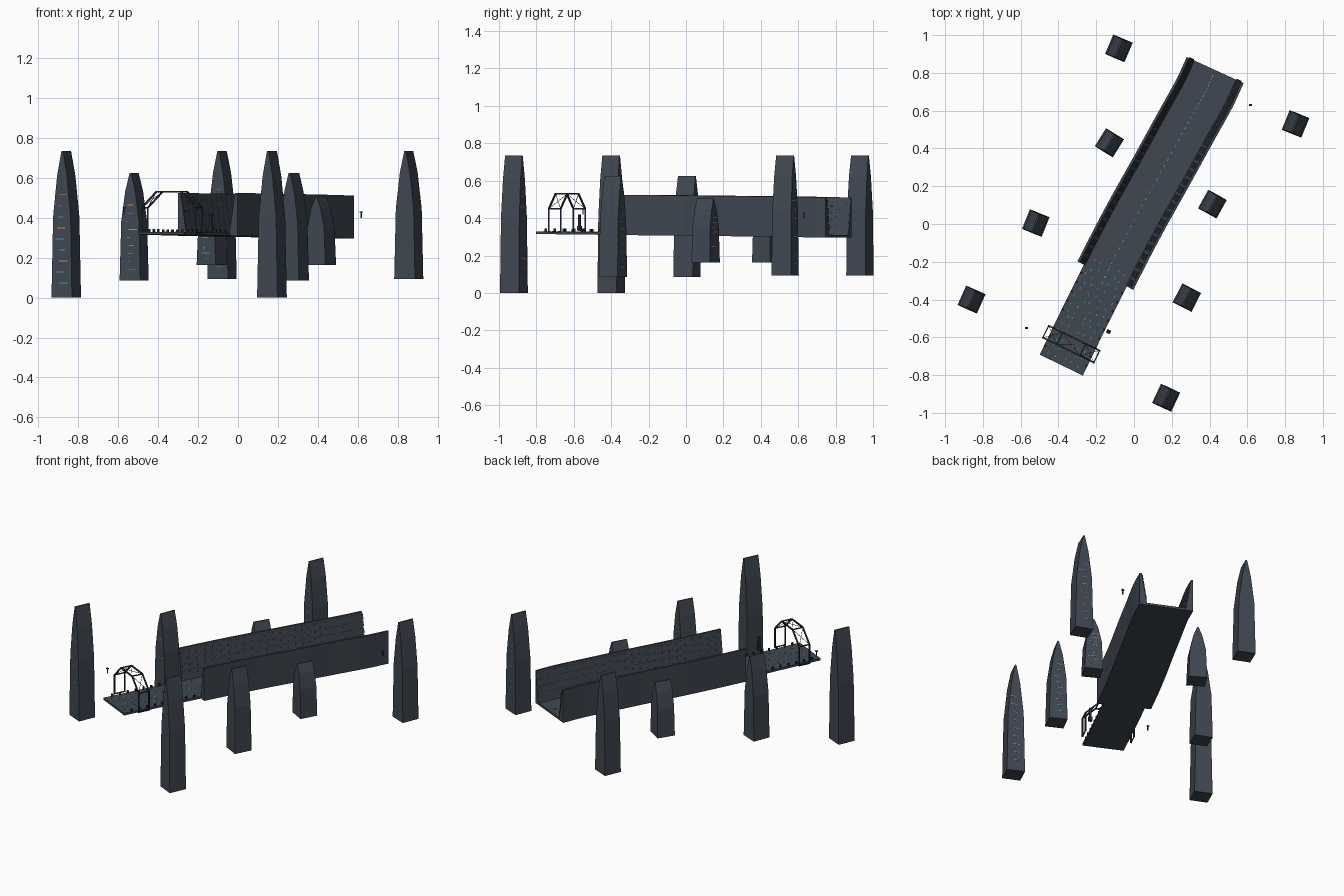
import bpy, bmesh, math, random
from mathutils import Vector, Matrix

if "Cube" in bpy.data.objects:
    bpy.data.objects.remove(bpy.data.objects["Cube"])

random.seed(4)


def material(name, rgb):
    m = bpy.data.materials.new(name)
    m.diffuse_color = (*rgb, 1)
    m.use_nodes = True
    m.node_tree.nodes["Principled BSDF"].inputs["Base Color"].default_value = m.diffuse_color
    return m


SLATE = material("slate", (0.05, 0.063, 0.083))
DARK = material("dark_metal", (0.02, 0.025, 0.033))
TEAL = material("teal_light", (0.05, 0.35, 0.42))
ORANGE = material("orange_light", (0.7, 0.25, 0.05))


def finish(bm, name, mat):
    bmesh.ops.recalc_face_normals(bm, faces=bm.faces)
    me = bpy.data.meshes.new(name)
    bm.to_mesh(me)
    bm.free()
    ob = bpy.data.objects.new(name, me)
    bpy.context.collection.objects.link(ob)
    me.materials.append(mat)
    return ob


def box(bm, mat, size):
    bmesh.ops.create_cube(bm, size=1, matrix=mat @ Matrix.Diagonal((*size, 1)))


def bar(bm, a, b, w):
    d = b - a
    rot = d.to_track_quat('Z', 'Y').to_matrix().to_4x4()
    box(bm, Matrix.Translation((a + b) / 2) @ rot, (w, w, d.length + w * 0.5))


def loft(bm, rings):
    rows = [[bm.verts.new(p) for p in r] for r in rings]
    n = len(rows[0])
    for a, b in zip(rows, rows[1:]):
        for i in range(n):
            bm.faces.new((a[i], a[(i + 1) % n], b[(i + 1) % n], b[i]))
    bm.faces.new(rows[0])
    bm.faces.new(rows[-1][::-1])


# Centre line of the road in plan, t runs 0..1 from the near to the far end
PATH = [Vector(p) for p in [(-.385, -.747), (-.27, -.51), (-.15, -.27), (-.005, .01),
                            (.14, .27), (.275, .515), (.372, .69), (.43, .815)]]


def centre(t):
    n = len(PATH) - 1
    i = max(0, min(n - 1, int(t * n)))
    f = t * n - i
    p1, p2 = PATH[i], PATH[i + 1]
    p0 = PATH[i - 1] if i else 2 * p1 - p2
    p3 = PATH[i + 2] if i + 2 <= n else 2 * p2 - p1
    return 0.5 * (2 * p1 + (p2 - p0) * f + (2 * p0 - 5 * p1 + 4 * p2 - p3) * f * f
                  + (3 * p1 - p0 - 3 * p2 + p3) * f ** 3)


def frame(t, u=0, h=0):
    """Matrix on the road: x across, y along, z up; h is height above the deck underside."""
    c = centre(t)
    d = (centre(min(t + .01, 1)) - centre(max(t - .01, 0))).normalized()
    rot = Matrix.Rotation(math.atan2(d.y, d.x) - math.pi / 2, 4, 'Z')
    return Matrix.Translation((c.x, c.y, 0.315 - 0.02 * t)) @ rot @ Matrix.Translation((u, 0, h))


def sweep(name, section, t0, t1, steps, mat):
    bm = bmesh.new()
    loft(bm, [[frame(t0 + (t1 - t0) * k / steps) @ Vector((u, 0, h)) for u, h in section]
              for k in range(steps + 1)])
    return finish(bm, name, mat)


# Road deck and the two wedge walls
T_WALL = 0.284
sweep("road_deck", [(-.127, 0), (.127, 0), (.127, .014), (-.127, .014)], 0, 1, 28, SLATE)
for side, label in ((-1, "left"), (1, "right")):
    sec = [(.118, 0), (.166, 0), (.166, .215), (.153, .215), (.124, .03)]
    sweep(label + "_wall", [(side * u, h) for u, h in sec], T_WALL, 1, 24, SLATE)
    # Panels on the sloping inner face
    bm = bmesh.new()
    for k in range(30):
        for r in range(4):
            h = .055 + r * .043
            u = side * (.124 + .029 * (h - .03) / .185)
            t = T_WALL + (1 - T_WALL) * (k + .5) / 30
            m = frame(t, u, h) @ Matrix.Rotation(side * .155, 4, 'Y')
            box(bm, m, (.003, .034, .036))
    finish(bm, label + "_wall_panels", SLATE)
    # Edge studs on the open stretch of deck
    bm = bmesh.new()
    for k in range(9):
        box(bm, frame(.03 + k * .029, side * .12, .02), (.01, .01, .02))
    finish(bm, label + "_edge_studs", DARK)

# Road lights: centre dashes and scattered flecks on the open stretch
lights = {"teal": bmesh.new(), "orange": bmesh.new()}
for k in range(36):
    box(lights["orange" if k % 6 == 5 else "teal"], frame(.28 + k * .0195, 0, .0145), (.004, .012, .002))
for k in range(14):
    for u in (-.09, -.045, 0, .045, .09):
        col = "orange" if random.random() < .2 else "teal"
        t = .02 + k * .022 + random.uniform(-.005, .005)
        box(lights[col], frame(t, u + random.uniform(-.012, .012), .0145), (.004, .01, .002))
finish(lights["teal"], "road_lights_teal", TEAL)
finish(lights["orange"], "road_lights_orange", ORANGE)

# Towers: x, y, bottom, top, turn in degrees, side carrying the lights
TOWERS = [(-.08, .93, .093, .735, -23, -1), (-.13, .43, .162, .51, -32, -1),
          (-.52, .005, .085, .625, -22, -1), (-.86, -.40, 0, .735, -24, -1),
          (.855, .53, .093, .735, -22, 1), (.415, .105, .163, .505, -29, 1),
          (.28, -.39, .085, .625, -27, 1), (.17, -.92, 0, .735, -25, 1)]
PROFILE = [(0, .056, .056), (.55, .048, .054), (.83, .027, .052), (1, .004, .05)]
lights = {"teal": bmesh.new(), "orange": bmesh.new()}
for i, (x, y, z0, z1, turn, face) in enumerate(TOWERS):
    base = Matrix.Translation((x, y, z0)) @ Matrix.Rotation(math.radians(turn), 4, 'Z')
    hgt = z1 - z0
    bm = bmesh.new()
    loft(bm, [[base @ Vector((a * w, b * d, f * hgt)) for a, b in ((-1, -1), (1, -1), (1, 1), (-1, 1))]
              for f, w, d in PROFILE])
    finish(bm, f"tower_{i + 1}", SLATE)
    for k in range(9):
        f = .1 + .075 * k
        col = "orange" if k % 3 == 2 else "teal"
        m = base @ Matrix.Translation((random.uniform(-.015, .015), face * (.056 - .005 * f), f * hgt))
        box(lights[col], m, (random.choice((.015, .03, .045)), .003, .004))
finish(lights["teal"], "tower_lights_teal", TEAL)
finish(lights["orange"], "tower_lights_orange", ORANGE)

# Start gate: two bent frames joined by cross rails
gate = Matrix.Translation((-.332, -.636, 0)) @ Matrix.Rotation(math.radians(-26), 4, 'Z')
ARCH = [(-.15, .325), (-.15, .45), (-.068, .53), (.068, .53), (.15, .45), (.15, .325)]
bm = bmesh.new()
for v in (-.035, .035):
    pts = [gate @ Vector((u, v, z)) for u, z in ARCH]
    for a, b in zip(pts, pts[1:]):
        bar(bm, a, b, .008)
for u, z in ARCH:
    bar(bm, gate @ Vector((u, -.035, z)), gate @ Vector((u, .035, z)), .006)
finish(bm, "start_gate", DARK)

# Thin lattice over the gate
bm = bmesh.new()
for (u0, z0), (u1, z1) in zip(ARCH[1:], ARCH[2:-1]):
    for s in (-1, 1):
        bar(bm, gate @ Vector((u0, -.035 * s, z0)), gate @ Vector((u1, .035 * s, z1)), .002)
finish(bm, "gate_lattice", DARK)

# Signal post beside the deck
bm = bmesh.new()
box(bm, Matrix.Translation((-.135, -.57, .375)) @ Matrix.Rotation(-.45, 4, 'Z'), (.012, .012, .09))
box(bm, Matrix.Translation((-.135, -.57, .345)) @ Matrix.Rotation(-.45, 4, 'Z'), (.022, .02, .025))
finish(bm, "signal_post", DARK)

# Two small floating markers
for label, p in (("near", (-.57, -.55, .435)), ("far", (.617, .63, .415))):
    bm = bmesh.new()
    box(bm, Matrix.Translation(p), (.006, .006, .032))
    box(bm, Matrix.Translation(Vector(p) + Vector((0, 0, .014))), (.016, .01, .006))
    finish(bm, label + "_marker", DARK)
